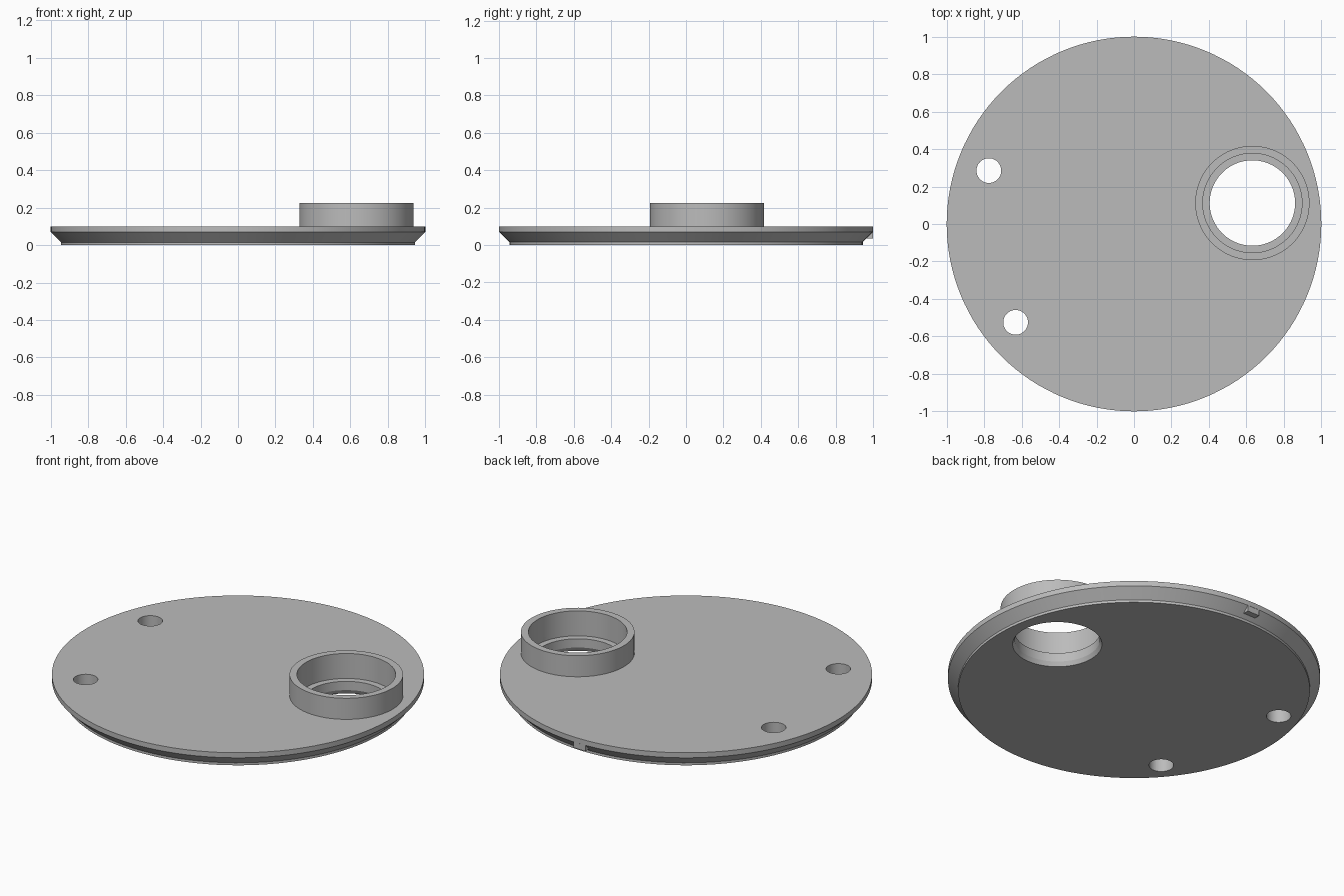
import bpy, bmesh, math

if "Cube" in bpy.data.objects:
    bpy.data.objects.remove(bpy.data.objects["Cube"])

grey = bpy.data.materials.new("plain grey")
grey.diffuse_color = (0.5, 0.5, 0.5, 1)
grey.use_nodes = True
grey.node_tree.nodes["Principled BSDF"].inputs["Base Color"].default_value = grey.diffuse_color


def lathe(name, profile, x=0, y=0, steps=96):
    """Closed (radius, z) profile turned about a vertical axis at x, y."""
    bm = bmesh.new()
    rings = []
    for r, z in profile:
        if r == 0:
            rings.append([bm.verts.new((x, y, z))] * steps)
        else:
            rings.append([bm.verts.new((x + r * math.cos(2 * math.pi * i / steps),
                                        y + r * math.sin(2 * math.pi * i / steps), z))
                          for i in range(steps)])
    for a, b in zip(rings, rings[1:] + rings[:1]):
        for i in range(steps):
            j = (i + 1) % steps
            corners = list(dict.fromkeys((a[i], a[j], b[j], b[i])))
            if len(corners) > 2:
                bm.faces.new(corners)
    bmesh.ops.recalc_face_normals(bm, faces=bm.faces)
    me = bpy.data.meshes.new(name)
    bm.to_mesh(me)
    bm.free()
    me.materials.append(grey)
    ob = bpy.data.objects.new(name, me)
    bpy.context.collection.objects.link(ob)
    return ob


def smooth(ob):
    bpy.ops.object.select_all(action='DESELECT')
    ob.select_set(True)
    bpy.context.view_layer.objects.active = ob
    bpy.ops.object.shade_smooth_by_angle(angle=math.radians(25))


# Round plate with a bevelled underside edge
plate = lathe("plate", [(0, 0), (0.945, 0), (0.945, 0.015), (1, 0.07),
                        (1, 0.1), (0, 0.1)], steps=128)

# Stepped port opening and two small through holes
PX, PY = 0.632, 0.112
cutters = [
    lathe("port_cutter", [(0, -0.05), (0.24, -0.05), (0.24, 0.0), (0.228, 0.025),
                          (0.228, 0.077), (0.265, 0.077), (0.265, 0.2), (0, 0.2)], PX, PY)]
for hx, hy in ((-0.775, 0.285), (-0.632, -0.525)):
    cutters.append(lathe("hole_cutter", [(0, -0.1), (0.066, -0.1),
                                         (0.066, 0.2), (0, 0.2)], hx, hy, 48))
for cutter in cutters:
    mod = plate.modifiers.new("cut", 'BOOLEAN')
    mod.operation, mod.solver, mod.object = 'DIFFERENCE', 'EXACT', cutter
    bpy.context.view_layer.objects.active = plate
    bpy.ops.object.modifier_apply(modifier=mod.name)
for cutter in cutters:
    bpy.data.objects.remove(cutter)
smooth(plate)

# Raised collar around the port
collar = lathe("collar", [(0.265, 0.1), (0.305, 0.1), (0.305, 0.225), (0.265, 0.225)], PX, PY)
smooth(collar)

# Locating key under the back rim
bpy.ops.mesh.primitive_cube_add(size=1, location=(0, 0.964, 0.0575))
key = bpy.context.object
key.name = "locating_key"
key.scale = (0.08, 0.07, 0.045)
key.data.materials.append(grey)
